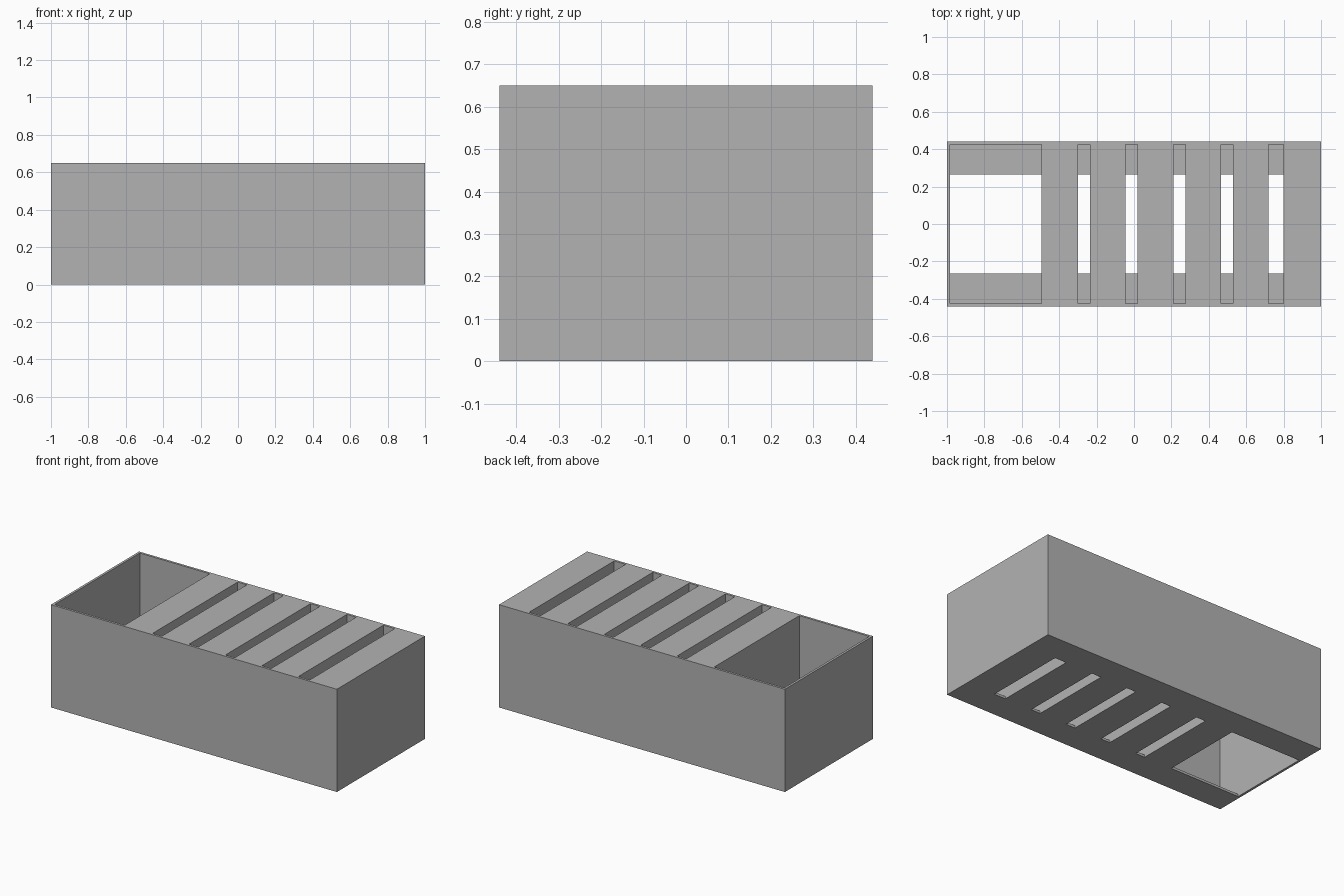
import bpy
import bmesh
import math

cube = bpy.data.objects.get("Cube")
if cube:
    bpy.data.objects.remove(cube, do_unlink=True)

grey = bpy.data.materials.new("plain grey")
grey.use_nodes = True
colour = (0.45, 0.45, 0.45, 1)
grey.diffuse_color = colour
grey.node_tree.nodes["Principled BSDF"].inputs["Base Color"].default_value = colour

# Pockets along x: one wide bay and five narrow slots
pockets = [(-0.985, -0.495), (-0.30, -0.235), (-0.045, 0.02),
           (0.21, 0.275), (0.465, 0.53), (0.72, 0.80)]
xs = [-1] + [x for pocket in pockets for x in pocket] + [1]
ys = [-0.44, -0.425, -0.265, 0.265, 0.425, 0.44]
zs = [0, 0.015, 0.65]
counts = (len(xs) - 1, len(ys) - 1, len(zs) - 1)


def solid(cell):
    """True where the block has material; pockets keep a ledge at each end."""
    if any(c < 0 or c >= n for c, n in zip(cell, counts)):
        return False
    i, j, k = cell
    in_pocket = i % 2 == 1
    opening = j == 2 if k == 0 else 1 <= j <= 3
    return not (in_pocket and opening)


# Rack body: skin every boundary between material and empty space
bm = bmesh.new()
for i in range(counts[0]):
    for j in range(counts[1]):
        for k in range(counts[2]):
            cell = (i, j, k)
            if not solid(cell):
                continue
            for axis in range(3):
                for side in (0, 1):
                    beside = list(cell)
                    beside[axis] += 2 * side - 1
                    if solid(beside):
                        continue
                    u, v = (axis + 1) % 3, (axis + 2) % 3
                    corners = []
                    for du, dv in ((0, 0), (1, 0), (1, 1), (0, 1)):
                        p = list(cell)
                        p[axis] += side
                        p[u] += du
                        p[v] += dv
                        corners.append(bm.verts.new((xs[p[0]], ys[p[1]], zs[p[2]])))
                    bm.faces.new(corners if side else corners[::-1])

bmesh.ops.remove_doubles(bm, verts=bm.verts[:], dist=0.0001)
bmesh.ops.dissolve_limit(bm, angle_limit=math.radians(1),
                         verts=bm.verts[:], edges=bm.edges[:])

mesh = bpy.data.meshes.new("slotted_rack")
bm.to_mesh(mesh)
bm.free()
mesh.materials.append(grey)
rack = bpy.data.objects.new("slotted_rack", mesh)
bpy.context.collection.objects.link(rack)
